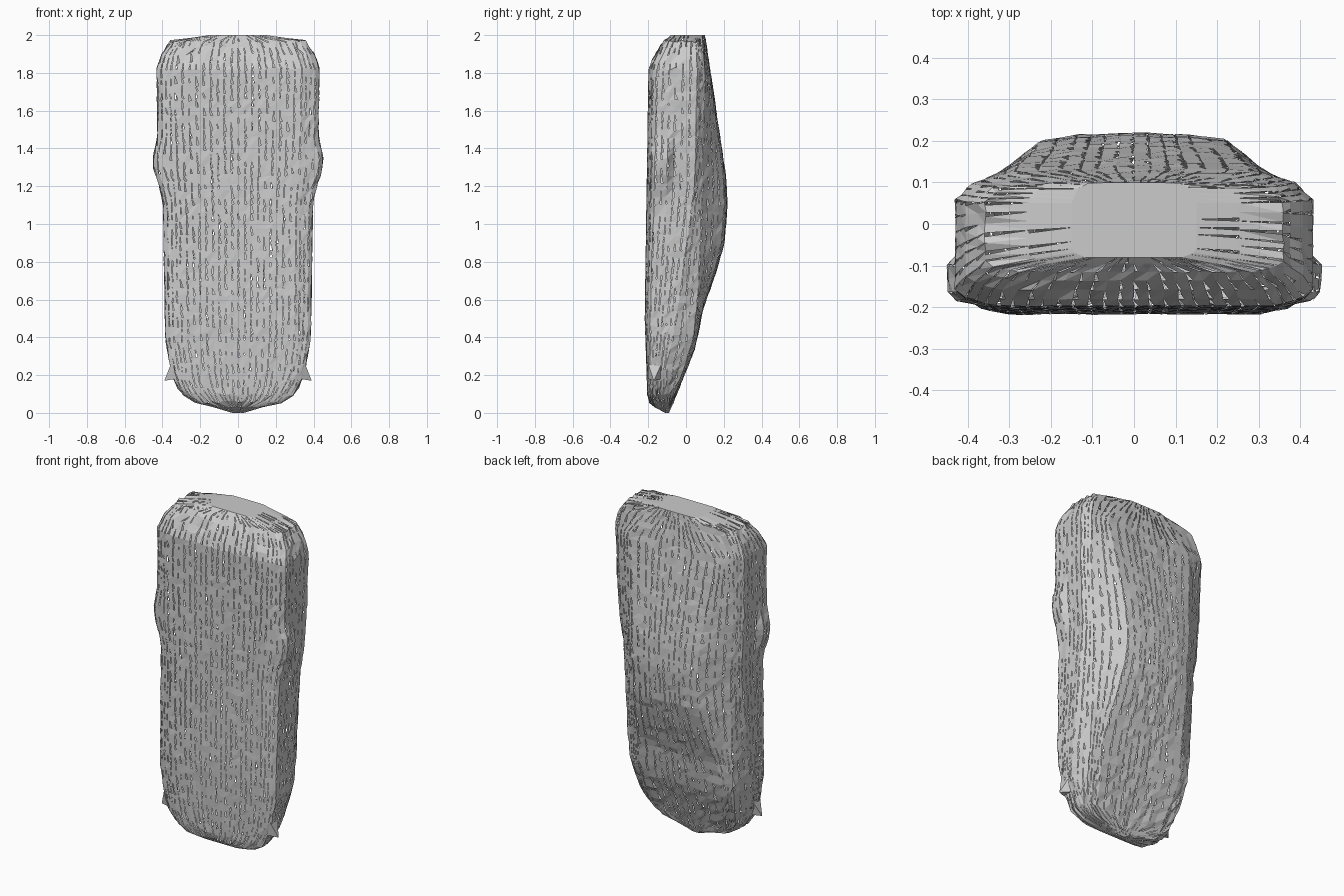
import bpy, bmesh, random
from mathutils import Vector

random.seed(4)
if "Cube" in bpy.data.objects:
    bpy.data.objects.remove(bpy.data.objects["Cube"], do_unlink=True)

grey = bpy.data.materials.new("plain grey")
grey.use_nodes = True
grey.diffuse_color = (0.6, 0.6, 0.6, 1)
grey.node_tree.nodes["Principled BSDF"].inputs["Base Color"].default_value = (0.6, 0.6, 0.6, 1)

# Profiles along the height: (z, value)
WIDTH = [(0, 0.03), (0.03, 0.13), (0.05, 0.21), (0.08, 0.27), (0.12, 0.31), (0.2, 0.35), (0.4, 0.385),
         (1.1, 0.395), (1.25, 0.41), (1.5, 0.425), (1.82, 0.43), (1.9, 0.405), (1.97, 0.355), (2, 0.15)]
BULGE = [(1.1, 0), (1.22, 0.015), (1.28, 0.034), (1.36, 0.034), (1.45, 0.004), (1.5, 0)]
UNDERSIDE = [(0, -0.11), (0.04, -0.185), (0.08, -0.203), (0.3, -0.21), (0.5, -0.217), (1, -0.21),
             (1.83, -0.197), (1.95, -0.13), (2, -0.08)]
ROOF = [(0, -0.09), (0.1, -0.05), (0.35, 0.05), (0.55, 0.09), (0.75, 0.16), (0.9, 0.203),
        (1.1, 0.22), (1.25, 0.212), (1.4, 0.19), (1.8, 0.13), (2, 0.1)]
BELT = [(0, -0.105), (0.25, -0.1), (0.4, -0.07), (0.6, -0.035), (0.8, -0.01), (1, 0.02), (1.2, 0.045),
        (1.8, 0.06), (2, 0.05)]
SHOULDER = [(0, -0.095), (0.1, -0.065), (0.25, -0.005), (0.4, 0.04), (0.6, 0.06), (0.9, 0.075), (1.2, 0.085),
            (1.8, 0.1), (2, 0.085)]
ROOF_WIDTH = [(0, 0.02), (0.1, 0.22), (0.4, 0.28), (0.7, 0.24), (1, 0.21), (1.4, 0.24), (1.8, 0.29), (2, 0.11)]


def at(profile, z):
    for (a, u), (b, v) in zip(profile, profile[1:]):
        if z <= b:
            return u + (v - u) * max(0, z - a) / (b - a)
    return profile[-1][1]


def section(z):
    """Closed cross-section, subdivided along each straight run."""
    w, low, top, belt, shoulder, rw = (at(p, z) for p in (WIDTH, UNDERSIDE, ROOF, BELT, SHOULDER, ROOF_WIDTH))
    side = w + at(BULGE, z)
    rw = min(rw, w * 0.8)
    h, rise = belt - low, top - shoulder
    half = [(0, low), (w * 0.78, low), (side - w * 0.05, low + h * 0.08), (side, low + h * 0.16),
            (side, low + h * 0.42), (w, low + h * 0.55), (w, belt), (w * 0.9, shoulder),
            (rw, top - rise * 0.12), (rw * 0.6, top - rise * 0.03), (0, top)]
    pts = []
    for (a, b), n in zip(zip(half, half[1:]), (9, 3, 1, 2, 1, 3, 3, 4, 2, 4)):
        pts += [Vector((a[0] + (b[0] - a[0]) * i / n, a[1] + (b[1] - a[1]) * i / n, z)) for i in range(n)]
    pts.append(Vector((0, top, z)))
    return pts + [Vector((-p.x, p.y, z)) for p in reversed(pts[1:-1])]


def finish(bm, name):
    mesh = bpy.data.meshes.new(name)
    bm.to_mesh(mesh)
    bm.free()
    mesh.materials.append(grey)
    obj = bpy.data.objects.new(name, mesh)
    bpy.context.collection.objects.link(obj)


# Faceted, slightly uneven body shell
bm = bmesh.new()
levels = [0, 0.015, 0.03] + [0.06 + 0.04 * i for i in range(48)] + [1.965, 1.985, 2]
rings = []
for z in levels:
    ring = []
    for p in section(z):
        if 0.03 < z < 1.98:
            p += Vector((random.uniform(-1, 1) * 0.003, random.uniform(-1, 1) * 0.002, random.uniform(-1, 1) * 0.01))
        ring.append(bm.verts.new(p))
    rings.append(ring)
count = len(rings[0])
for row, (low, high) in enumerate(zip(rings, rings[1:])):
    chance = 0.9 if row % 2 else 0.6
    for i in range(count):
        j = (i + 1) % count
        a, b, c, d = low[i], low[j], high[j], high[i]
        if random.random() < chance:
            # Ragged tear: leave out a sliver beside the upright edge
            m = bm.verts.new(a.co.lerp(b.co, random.uniform(0.08, 0.4)))
            bm.faces.new((m, b, c))
            bm.faces.new((m, c, d))
        else:
            bm.faces.new((a, b, c))
            bm.faces.new((a, c, d))
bm.faces.new(list(reversed(rings[0])))
bm.faces.new(rings[-1])
finish(bm, "body_shell")

# Small pointed spurs near the lower end
for side, label in ((1, "left"), (-1, "right")):
    bm = bmesh.new()
    tip = bm.verts.new((side * 0.39, -0.17, 0.17))
    base = [bm.verts.new((side * x, y, z)) for x, y, z in
            ((0.33, -0.2, 0.18), (0.33, -0.13, 0.18), (0.355, -0.13, 0.26), (0.355, -0.2, 0.26))]
    bm.faces.new(base)
    for i in range(4):
        bm.faces.new((tip, base[i], base[(i + 1) % 4]))
    bmesh.ops.recalc_face_normals(bm, faces=bm.faces[:])
    finish(bm, label + "_lower_spur")
